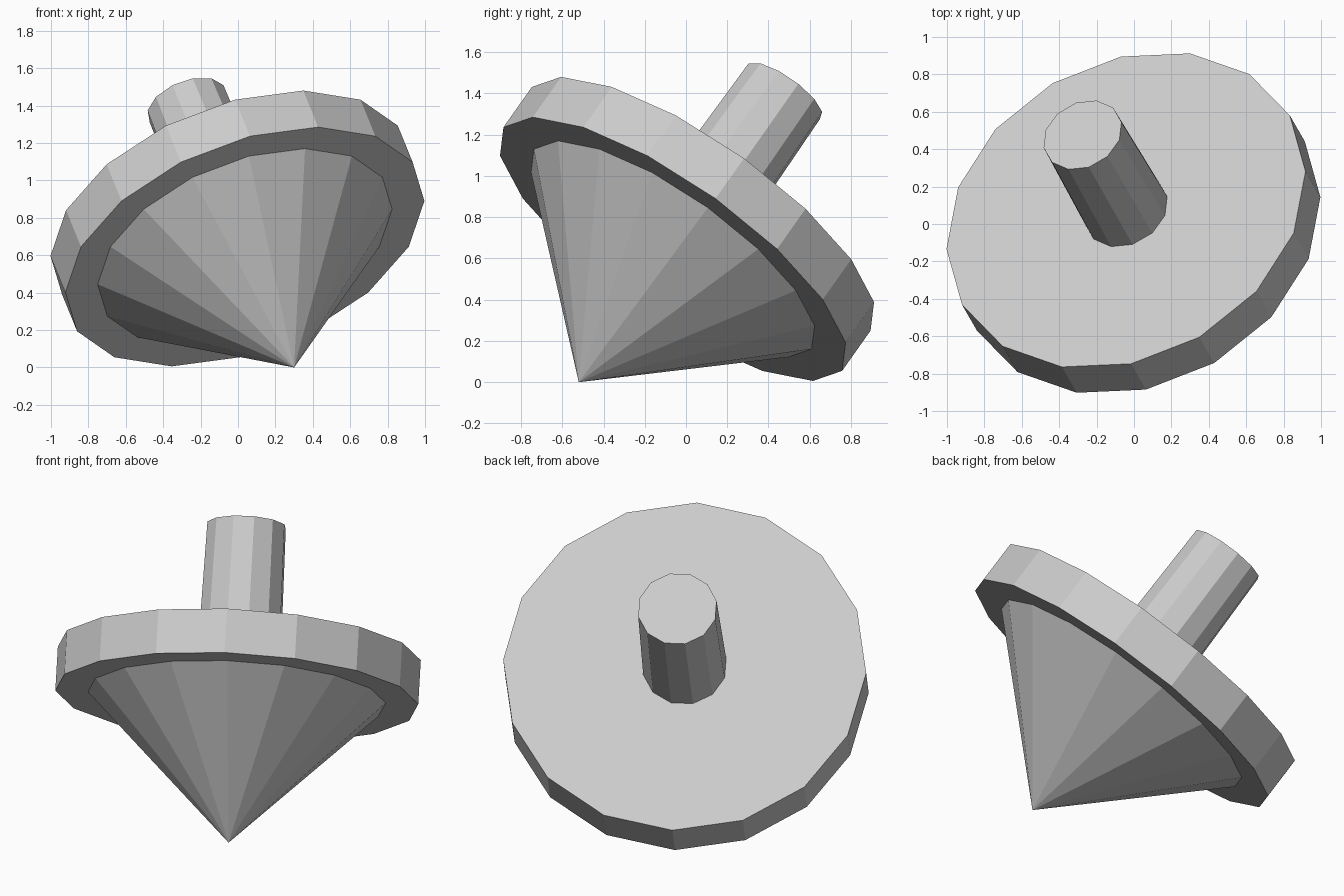
import bpy
import bmesh
from math import radians
from mathutils import Matrix

cube = bpy.data.objects.get("Cube")
if cube:
    bpy.data.objects.remove(cube, do_unlink=True)

# Single light grey material
grey = bpy.data.materials.new("light_grey")
grey.use_nodes = True
colour = (0.6, 0.6, 0.6, 1.0)
grey.diffuse_color = colour
grey.node_tree.nodes["Principled BSDF"].inputs["Base Color"].default_value = colour

# The spinning top leans back to its right, resting on its tip
lean = (Matrix.Translation((0.30, -0.52, 0.0))
        @ Matrix.Rotation(radians(30), 4, "Z")
        @ Matrix.Rotation(radians(-39.2), 4, "X"))


def turned_part(name, sides, low, high, r_low, r_high, twist=0.0):
    """Flat-sided turned piece along the leaning axis, measured from the tip."""
    bm = bmesh.new()
    place = (Matrix.Translation((0, 0, (low + high) / 2))
             @ Matrix.Rotation(radians(twist), 4, "Z"))
    bmesh.ops.create_cone(bm, cap_ends=True, segments=sides, radius1=r_low,
                          radius2=r_high, depth=high - low, matrix=place)
    bmesh.ops.remove_doubles(bm, verts=bm.verts, dist=0.0001)
    bmesh.ops.recalc_face_normals(bm, faces=bm.faces)
    mesh = bpy.data.meshes.new(name)
    bm.to_mesh(mesh)
    bm.free()
    mesh.materials.append(grey)
    obj = bpy.data.objects.new(name, mesh)
    obj.matrix_world = lean
    bpy.context.collection.objects.link(obj)
    return obj


# Pointed body, thick disc and slightly tapered handle
turned_part("pointed_body", 16, 0.0, 0.833, 0.0, 0.83)
turned_part("disc", 16, 0.833, 1.085, 1.012, 1.012)
turned_part("handle", 12, 1.085, 1.82, 0.235, 0.222, twist=15)
